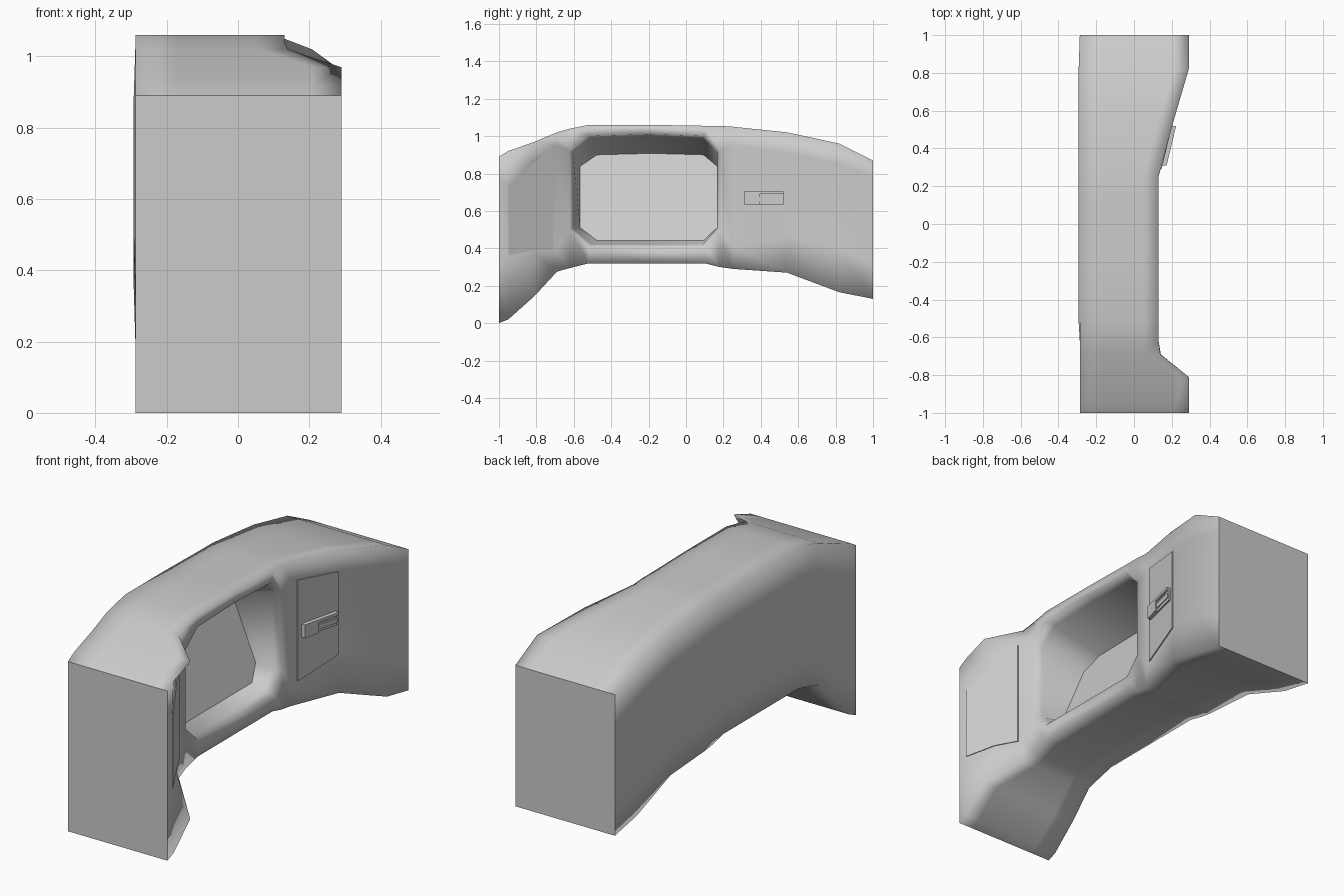
import bpy, bmesh
from mathutils import Vector

if "Cube" in bpy.data.objects:
    bpy.data.objects.remove(bpy.data.objects["Cube"])

# Stations along y: y, top z, bottom z, outer right x, inner right x, upper band z, lower band z
STATIONS = [
    (-1.00, .89, .00, .29, .29, .76, .33),
    (-.95, .92, .02, .29, .285, .74, .36),
    (-.81, .97, .145, .29, .208, .86, .38),
    (-.69, 1.02, .275, .14, .142, .95, .39),
    (-.62, 1.04, .295, .13, .13, .92, .50),
    (-.52, 1.06, .32, .13, .13, 1.00, .41),
    (-.20, 1.06, .32, .13, .13, 1.01, .41),
    (.10, 1.055, .32, .13, .13, 1.00, .41),
    (.18, 1.055, .30, .13, .13, .92, .50),
    (.25, 1.05, .29, .13, .13, .95, .41),
    (.54, 1.02, .27, .208, .20, .91, .47),
    (.82, .96, .165, .29, .282, .85, .40),
    (1.00, .87, .13, .29, .288, .78, .32),
]
LEFT = -.287
WIN_FIRST, WIN_LAST = 4, 8     # stations bounding the window


def section(y, zt, zb, xr, xm, zu, zl):
    bulge = LEFT - (.006 if -.6 < y < .9 else 0)
    h = zt - zb
    pts = [(LEFT, zb), (bulge, zb + h * .25), (bulge, zb + h * .75), (LEFT, zt),
           (-.17, zt), (xr - .08, zt), (xr, zt), (xm, zu), (xm, zl), (xr, zb),
           (xr - .08, zb), (-.17, zb)]
    return [Vector((x, y, z)) for x, z in pts]


def finish(bm, name):
    bmesh.ops.recalc_face_normals(bm, faces=bm.faces[:])
    me = bpy.data.meshes.new(name)
    bm.to_mesh(me)
    bm.free()
    ob = bpy.data.objects.new(name, me)
    bpy.context.collection.objects.link(ob)
    return ob


# Arched body lofted through the stations
bm = bmesh.new()
rings = [[bm.verts.new(p) for p in section(*s)] for s in STATIONS]
n = len(rings[0])
window = []
for i in range(len(rings) - 1):
    a, b = rings[i], rings[i + 1]
    for k in range(n):
        m = (k + 1) % n
        f = bm.faces.new((a[k], a[m], b[m], b[k]))
        f.smooth = True
        if k == 7 and WIN_FIRST <= i < WIN_LAST:
            window.append(f)
ends = [bm.faces.new(rings[0]), bm.faces.new(rings[-1])]
bmesh.ops.recalc_face_normals(bm, faces=bm.faces[:])


# Window recess: two nested loops, the last one lying on a leaning back plate
def recess(lip):
    bmesh.ops.inset_region(bm, faces=window, thickness=.001, use_even_offset=True)
    for v in {v for f in window for v in f.verts}:
        x, y, z = v.co
        if lip:
            v.co = (.085, -.22 + (y + .22) * .965, .70 + (z - .70) * .965)
        else:
            t = (z - .42) / .58
            z = .44 + .47 * t
            v.co = (.02 - .42 * (z - .43), -.20 + (y + .22) * .955, z)


recess(True)
recess(False)
for f in bm.faces:
    if f not in ends:
        f.smooth = True
for f in window + ends:
    f.smooth = False
finish(bm, "arched_body")


# Flat plate lying on the sloping right side; line = two (y, x) points of that slope
def side_plate(name, pts, line, t0, t1):
    (y0, x0), (y1, x1) = line
    surf = lambda y: x0 + (x1 - x0) * (y - y0) / (y1 - y0)
    b = bmesh.new()
    inner = [b.verts.new((surf(y) + t0, y, z)) for y, z in pts]
    outer = [b.verts.new((surf(y) + t1, y, z)) for y, z in pts]
    b.faces.new(inner)
    b.faces.new(outer)
    for k in range(len(pts)):
        m = (k + 1) % len(pts)
        b.faces.new((inner[k], inner[m], outer[m], outer[k]))
    return finish(b, name)


def rect(y0, y1, z0, z1):
    return [(y0, z0), (y1, z0), (y1, z1), (y0, z1)]


FRONT = ((-.95, .284), (-.71, .153))
REAR = ((.29, .14), (.54, .20))

side_plate("front_panel", [(-.95, .36), (-.82, .39), (-.71, .39), (-.71, .945), (-.95, .74)],
           FRONT, -.02, .005)
side_plate("rear_hatch", [(.29, .41), (.54, .47), (.54, .905), (.29, .94)], REAR, -.02, .006)

# Hatch handle: raised frame with an inset grip
side_plate("handle_base", rect(.31, .52, .635, .705), REAR, 0, .016)
side_plate("handle_frame_top", rect(.31, .52, .69, .705), REAR, 0, .028)
side_plate("handle_frame_end", rect(.31, .395, .635, .69), REAR, 0, .028)
side_plate("handle_grip", rect(.395, .515, .65, .675), REAR, 0, .022)
